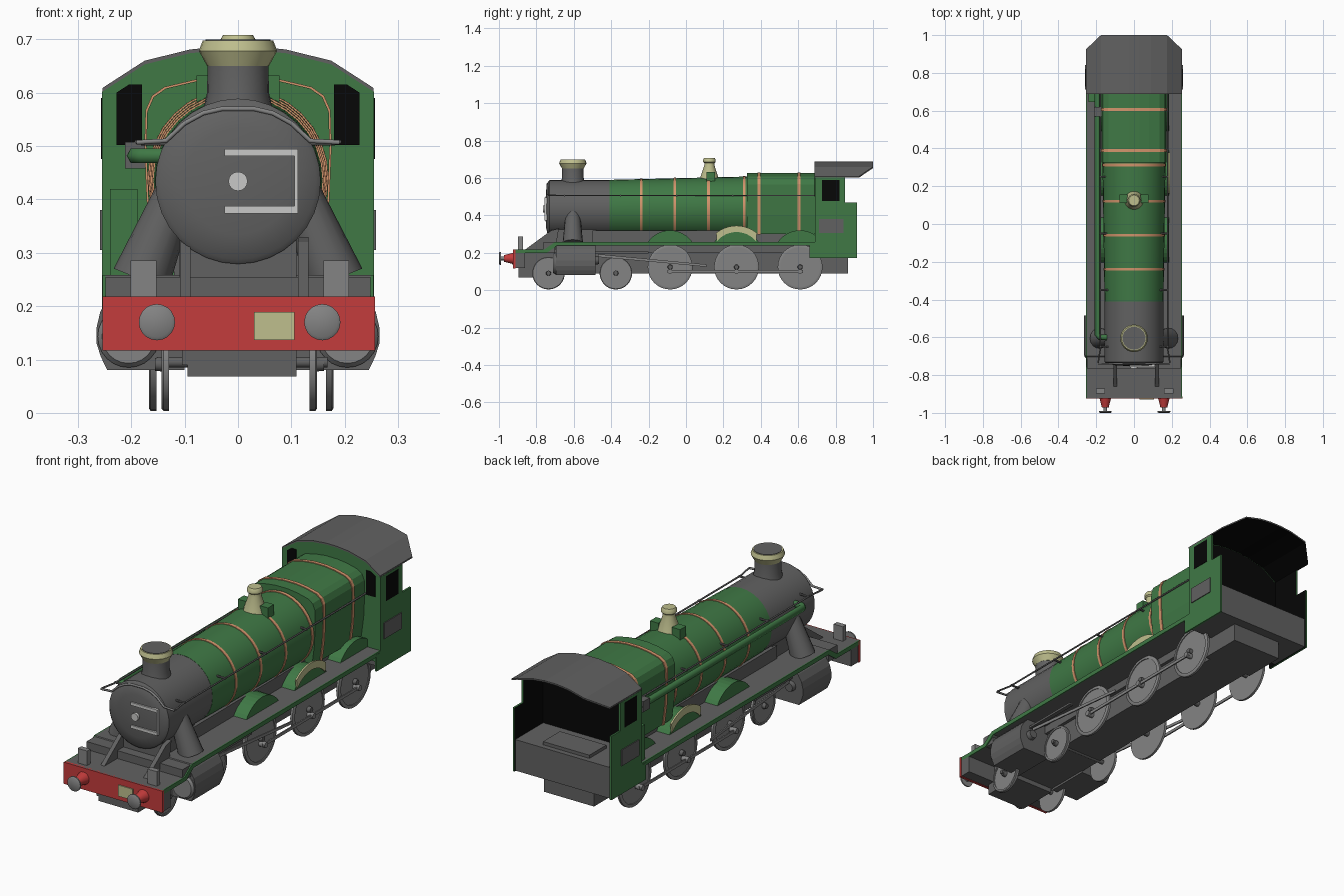
import bpy, bmesh, math
from mathutils import Vector, Matrix

if "Cube" in bpy.data.objects:
    bpy.data.objects.remove(bpy.data.objects["Cube"])


def material(name, rgb):
    m = bpy.data.materials.new(name)
    m.diffuse_color = (*rgb, 1)
    m.use_nodes = True
    m.node_tree.nodes["Principled BSDF"].inputs["Base Color"].default_value = m.diffuse_color
    return m


GREEN = material("green paint", (0.05, 0.19, 0.06))
GREY = material("dark grey iron", (0.12, 0.12, 0.12))
STEEL = material("steel grey", (0.23, 0.23, 0.23))
RED = material("red paint", (0.55, 0.045, 0.045))
COPPER = material("copper band", (0.65, 0.30, 0.15))
CREAM = material("pale brass", (0.52, 0.52, 0.27))
BLACK = material("black", (0.002, 0.002, 0.002))
PALE = material("pale metal", (0.58, 0.58, 0.57))


def finish(name, bm, mat, smooth=False):
    bmesh.ops.recalc_face_normals(bm, faces=bm.faces)
    me = bpy.data.meshes.new(name)
    bm.to_mesh(me)
    bm.free()
    me.materials.append(mat)
    ob = bpy.data.objects.new(name, me)
    bpy.context.collection.objects.link(ob)
    if smooth:
        bpy.ops.object.select_all(action='DESELECT')
        bpy.context.view_layer.objects.active = ob
        ob.select_set(True)
        bpy.ops.object.shade_smooth_by_angle(angle=math.radians(35))
    return ob


def loft(name, rings, mat, smooth=False):
    """Skin closed rings of points and cap both ends."""
    bm = bmesh.new()
    vs = [[bm.verts.new(p) for p in r] for r in rings]
    n = len(vs[0])
    for a, b in zip(vs, vs[1:]):
        for i in range(n):
            j = (i + 1) % n
            bm.faces.new((a[i], a[j], b[j], b[i]))
    bm.faces.new(vs[0][::-1])
    bm.faces.new(vs[-1])
    return finish(name, bm, mat, smooth)


def box(name, x, y, z, mat):
    return loft(name, [[(x[0], y[0], h), (x[1], y[0], h), (x[1], y[1], h), (x[0], y[1], h)] for h in z], mat)


def plate_x(name, yz, a, b, mat):
    return loft(name, [[(x, y, z) for y, z in yz] for x in (a, b)], mat)


def plate_y(name, xz, a, b, mat):
    return loft(name, [[(x, y, z) for x, z in xz] for y in (a, b)], mat)


def lathe(name, origin, axis, profile, mat, n=24, smooth=True):
    """Revolve (radius, distance along axis) points."""
    q = Vector((0, 0, 1)).rotation_difference(Vector(axis))
    o = Vector(origin)
    rings = [[o + q @ Vector((r * math.cos(2 * math.pi * i / n), r * math.sin(2 * math.pi * i / n), t))
              for i in range(n)] for r, t in profile]
    return loft(name, rings, mat, smooth)


def rod(name, a, b, r, mat, r2=None, n=12):
    d = Vector(b) - Vector(a)
    return lathe(name, a, d.normalized(), [(r, 0), (r if r2 is None else r2, d.length)], mat, n)


def pipe(name, pts, r, mat):
    cu = bpy.data.curves.new(name, 'CURVE')
    cu.dimensions = '3D'
    cu.bevel_depth, cu.bevel_resolution, cu.use_fill_caps = r, 1, True
    sp = cu.splines.new('POLY')
    sp.points.add(len(pts) - 1)
    for p, c in zip(sp.points, pts):
        p.co = (*c, 1)
    ob = bpy.data.objects.new(name, cu)
    bpy.context.collection.objects.link(ob)
    cu.materials.append(mat)
    bpy.ops.object.select_all(action='DESELECT')
    bpy.context.view_layer.objects.active = ob
    ob.select_set(True)
    bpy.ops.object.convert(target='MESH')


Y = (0, 1, 0)

# Smokebox, door and tapered boiler
lathe("smokebox", (0, 0, 0.434), Y, [(0.03, -0.752), (0.10, -0.748), (0.146, -0.738), (0.155, -0.73), (0.155, -0.41)], GREY, 32)
lathe("door_boss", (0, 0, 0.434), Y, [(0.018, -0.765), (0.018, -0.745)], PALE, 16)
for z in (0.381, 0.488):
    box("door_strap", (-0.025, 0.112), (-0.757, -0.742), (z - 0.007, z + 0.007), PALE)
box("door_hinge_bar", (0.106, 0.112), (-0.757, -0.738), (0.381, 0.49), PALE)


def boiler_at(y):
    f = (y + 0.41) / 0.75
    return 0.156 + 0.011 * f, 0.434 + 0.007 * f


def boiler_ring(y, grow=0.0, n=32):
    r, c = boiler_at(y)
    return [((r + grow) * math.cos(2 * math.pi * i / n), y, c + (r + grow) * math.sin(2 * math.pi * i / n)) for i in range(n)]


loft("boiler", [boiler_ring(-0.41), boiler_ring(0.34)], GREEN, True)
for y in (-0.24, -0.06, 0.12, 0.312):
    loft("boiler_band", [boiler_ring(y - 0.007, 0.003), boiler_ring(y + 0.007, 0.003)], COPPER, True)

# Square-shouldered firebox with bands
half = [(0.155, 0.30), (0.168, 0.40), (0.172, 0.50), (0.170, 0.565), (0.158, 0.592), (0.135, 0.608), (0.08, 0.621), (0.03, 0.627)]
fire = half + [(-x, z) for x, z in reversed(half)]
plate_y("firebox", fire, 0.325, 0.70, GREEN)
for y in (0.39, 0.605):
    plate_y("firebox_band", [(x * 1.02, 0.45 + (z - 0.45) * 1.02) for x, z in fire], y - 0.008, y + 0.008, COPPER)

# Chimney and safety valve
lathe("chimney", (0, -0.605, 0), (0, 0, 1), [(0.066, 0.565), (0.058, 0.60), (0.057, 0.66)], GREY)
lathe("chimney_cap", (0, -0.605, 0), (0, 0, 1), [(0.058, 0.65), (0.073, 0.678), (0.071, 0.685), (0.066, 0.698)], CREAM)
lathe("chimney_top", (0, -0.605, 0), (0, 0, 1), [(0.061, 0.69), (0.061, 0.70)], GREY)
lathe("safety_valve", (0, 0.125, 0), (0, 0, 1), [(0.052, 0.585), (0.046, 0.61), (0.027, 0.668), (0.027, 0.68),
      (0.034, 0.686), (0.034, 0.698), (0.028, 0.708)], CREAM)
for s in (-1, 1):
    box("valve_feed_box", sorted((s * 0.035, s * 0.078)), (0.11, 0.155), (0.565, 0.632), GREEN)

# Running board with raised section and green valances
top = [(-0.92, 0.218), (-0.757, 0.218), (-0.70, 0.258), (0.69, 0.258)]
low = [(0.69, 0.238), (-0.69, 0.238), (-0.745, 0.199), (-0.92, 0.199)]
plate_x("running_board", top + low, -0.248, 0.248, GREY)
for s in (-1, 1):
    plate_x("valance", top + low, s * 0.248, s * 0.254, GREEN)

# Main frames
box("frame", (-0.105, 0.105), (-0.895, 0.68), (0.09, 0.21), GREY)
box("front_frame_box", (-0.095, 0.11), (-0.895, -0.70), (0.068, 0.12), GREY)
box("boiler_bearer", (-0.12, 0.12), (-0.50, 0.68), (0.20, 0.318), GREY)
box("smokebox_saddle", (-0.11, 0.11), (-0.72, -0.48), (0.20, 0.33), GREY)
box("front_step", (-0.248, 0.248), (-0.765, -0.70), (0.20, 0.255), GREY)
for x in (-0.099, 0.122):
    plate_x("front_stay", [(-0.87, 0.21), (-0.70, 0.21), (-0.68, 0.33), (-0.72, 0.32)], x - 0.01, x + 0.01, GREY)

# Buffer beam, buffers and lamp brackets
box("buffer_beam", (-0.254, 0.257), (-0.925, -0.912), (0.117, 0.218), RED)
box("beam_backing", (-0.252, 0.254), (-0.912, -0.86), (0.119, 0.217), GREY)
box("beam_plate", (0.03, 0.106), (-0.930, -0.924), (0.137, 0.189), CREAM)
for x in (-0.152, 0.158):
    lathe("buffer_shank", (x, 0, 0.17), Y, [(0.018, -0.972), (0.022, -0.955), (0.031, -0.92)], RED, 16)
    lathe("buffer_rod", (x, 0, 0.17), Y, [(0.01, -0.99), (0.01, -0.96)], STEEL, 12)
    lathe("buffer_head", (x, 0, 0.17), Y, [(0.028, -1.0), (0.034, -0.996), (0.034, -0.99)], STEEL, 20)
for x in (-0.177, 0.184):
    box("lamp_bracket", (x - 0.024, x + 0.024), (-0.897, -0.872), (0.21, 0.286), STEEL)

# Cylinders and steam pipes on each side
for s in (-1, 1):
    outline = [(0.10, 0.08), (0.245, 0.08), (0.257, 0.105), (0.265, 0.13), (0.265, 0.16), (0.258, 0.19), (0.24, 0.22), (0.22, 0.24), (0.10, 0.24)]
    plate_y("cylinder", [(s * x, z) for x, z in outline], -0.695, -0.485, GREY)
    lathe("cylinder_cover", (s * 0.205, 0, 0.143), Y, [(0.05, -0.71), (0.058, -0.70), (0.058, -0.69)], STEEL)
    lathe("piston_gland", (s * 0.205, 0, 0.16), Y, [(0.025, -0.49), (0.02, -0.465)], GREY, 12)
    rod("steam_pipe", (s * 0.10, -0.605, 0.455), (s * 0.182, -0.605, 0.25), 0.034, GREY, 0.055, 16)


# Wheels, axles and rods
def wheel(name, x, y, r, s):
    k = 0.87 * r
    lathe(name, (x, y, r + 0.004), (s, 0, 0), [(k, -0.007), (r, -0.007), (r, 0.004), (0.96 * r, 0.007), (k, 0.007), (k, 0.003), (0.02, 0.003)], STEEL, 32)
    lathe("wheel_hub", (x, y, r + 0.004), (s, 0, 0), [(0.014, 0), (0.012, 0.02)], GREY, 12)


for s in (-1, 1):
    for y in (-0.735, -0.375):
        wheel("bogie_wheel", 0.141 if s > 0 else -0.136, y, 0.087, s)
    for y in (-0.085, 0.27, 0.61):
        wheel("driving_wheel", 0.172 if s > 0 else -0.16, y, 0.120, s)
    x = 0.192 * s
    box("coupling_rod", sorted((x, x + s * 0.006)), (-0.10, 0.625), (0.093, 0.107), STEEL)
    for y in (-0.085, 0.27, 0.61):
        rod("crank_pin", (x - s * 0.02, y, 0.10), (x + s * 0.014, y, 0.10), 0.013, STEEL)
    plate_x("connecting_rod", [(-0.47, 0.178), (0.11, 0.125), (0.11, 0.138), (-0.47, 0.193)], x + s * 0.008, x + s * 0.014, STEEL)
    box("slide_bar", sorted((x, x + s * 0.02)), (-0.49, -0.20), (0.196, 0.206), GREY)
for y in (-0.735, -0.375):
    rod("bogie_axle", (-0.152, y, 0.095), (0.168, y, 0.095), 0.01, GREY)
for y in (-0.085, 0.27, 0.61):
    rod("driving_axle", (-0.16, y, 0.124), (0.172, y, 0.124), 0.013, GREY)


# Splashers over the driving wheels, the middle one carrying a curved plate
def arc(cy, cz, r, a0, a1, n=12):
    return [(cy + r * math.cos(math.radians(a0 + (a1 - a0) * i / n)), cz + r * math.sin(math.radians(a0 + (a1 - a0) * i / n))) for i in range(n + 1)]


for s in (-1, 1):
    for y in (-0.085, 0.27, 0.61):
        plate_x("splasher", arc(y, 0.175, 0.145, 33, 147), s * 0.11, s * 0.186, GREEN)
    plate_x("splasher_plate", arc(0.27, 0.175, 0.17, 50, 130) + arc(0.27, 0.175, 0.136, 140, 40), s * 0.183, s * 0.191, CREAM)

# Handrail along both sides and round the smokebox front
for s in (-1, 1):
    pipe("side_handrail", [(s * 0.19, -0.735, 0.508), (s * 0.178, -0.66, 0.506), (s * 0.178, 0.69, 0.506)], 0.004, GREY)
    for y in (-0.65, -0.35, -0.05, 0.25):
        rod("rail_knob", (s * 0.13, y, 0.506), (s * 0.182, y, 0.506), 0.005, GREY, n=8)
rail = [(0.19, 0.507), (0.135, 0.51), (0.10, 0.543), (0.065, 0.562), (0.03, 0.57)]
pipe("front_handrail", [(x, -0.74, z) for x, z in rail + [(-a, b) for a, b in reversed(rail)]], 0.005, STEEL)

# Ejector pipe on the left side
pipe("ejector_pipe", [(-0.13, -0.60, 0.482), (-0.18, -0.60, 0.482), (-0.193, -0.585, 0.482), (-0.193, 0.69, 0.482)], 0.016, GREEN)
box("ejector_body", (-0.212, -0.172), (0.57, 0.62), (0.458, 0.508), GREY)
box("cab_front_locker", (-0.24, -0.188), (0.645, 0.70), (0.258, 0.42), GREEN)

# Cab front, sides, windows and number plates
arch = [(0.254, 0.602), (0.175, 0.653), (0.09, 0.674), (0.03, 0.68)]
arch = arch + [(-x, z) for x, z in reversed(arch)]
plate_y("cab_front", [(-0.254, 0.20), (0.254, 0.20)] + arch, 0.69, 0.70, GREEN)
plate_y("cab_inner_front", [(-0.246, 0.20), (0.246, 0.20)] + [(x * 0.97, z - 0.004) for x, z in arch], 0.70, 0.704, BLACK)
side = [(0.66, 0.172), (0.915, 0.172), (0.915, 0.47), (0.85, 0.47), (0.85, 0.602), (0.69, 0.602), (0.69, 0.25), (0.66, 0.25)]
for s in (-1, 1):
    ob = plate_x("cab_side", side, s * 0.246, s * 0.255, GREEN)
    ob.data.materials.append(BLACK)
    for f in ob.data.polygons:
        if f.normal.x * s < -0.9:
            f.material_index = 1
    box("side_window", sorted((s * 0.254, s * 0.257)), (0.728, 0.82), (0.476, 0.59), BLACK)
    box("side_number_plate", sorted((s * 0.254, s * 0.259)), (0.712, 0.843), (0.305, 0.38), GREY)
    plate_y("front_window", [(s * x, z) for x, z in ((0.18, 0.502), (0.228, 0.502), (0.228, 0.60), (0.205, 0.615), (0.18, 0.615))], 0.687, 0.691, BLACK)

# Cab roof with angled rear corners and black underside
bm = bmesh.new()
rows = [[(bm.verts.new((x, 0.688, z + h)), bm.verts.new((x, 0.925 if abs(x) > 0.2 else 1.0, z + h))) for x, z in arch] for h in (0.0, 0.007)]
for row in rows:
    for a, b in zip(row, row[1:]):
        bm.faces.new((a[0], b[0], b[1], a[1]))
for k in (0, 1):
    for i in range(len(arch) - 1):
        bm.faces.new((rows[0][i][k], rows[0][i + 1][k], rows[1][i + 1][k], rows[1][i][k]))
for i in (0, -1):
    bm.faces.new((rows[0][i][0], rows[0][i][1], rows[1][i][1], rows[1][i][0]))
roof = finish("cab_roof", bm, GREY)
roof.data.materials.append(BLACK)
for f in roof.data.polygons:
    if f.normal.z < -0.5:
        f.material_index = 1

# Cab floor and drag box
box("cab_floor_block", (-0.247, 0.247), (0.70, 0.91), (0.175, 0.32), GREY)
box("floor_step", (-0.12, 0.12), (0.76, 0.885), (0.315, 0.335), GREY)
box("drag_box", (-0.13, 0.13), (0.66, 0.865), (0.09, 0.18), GREY)
